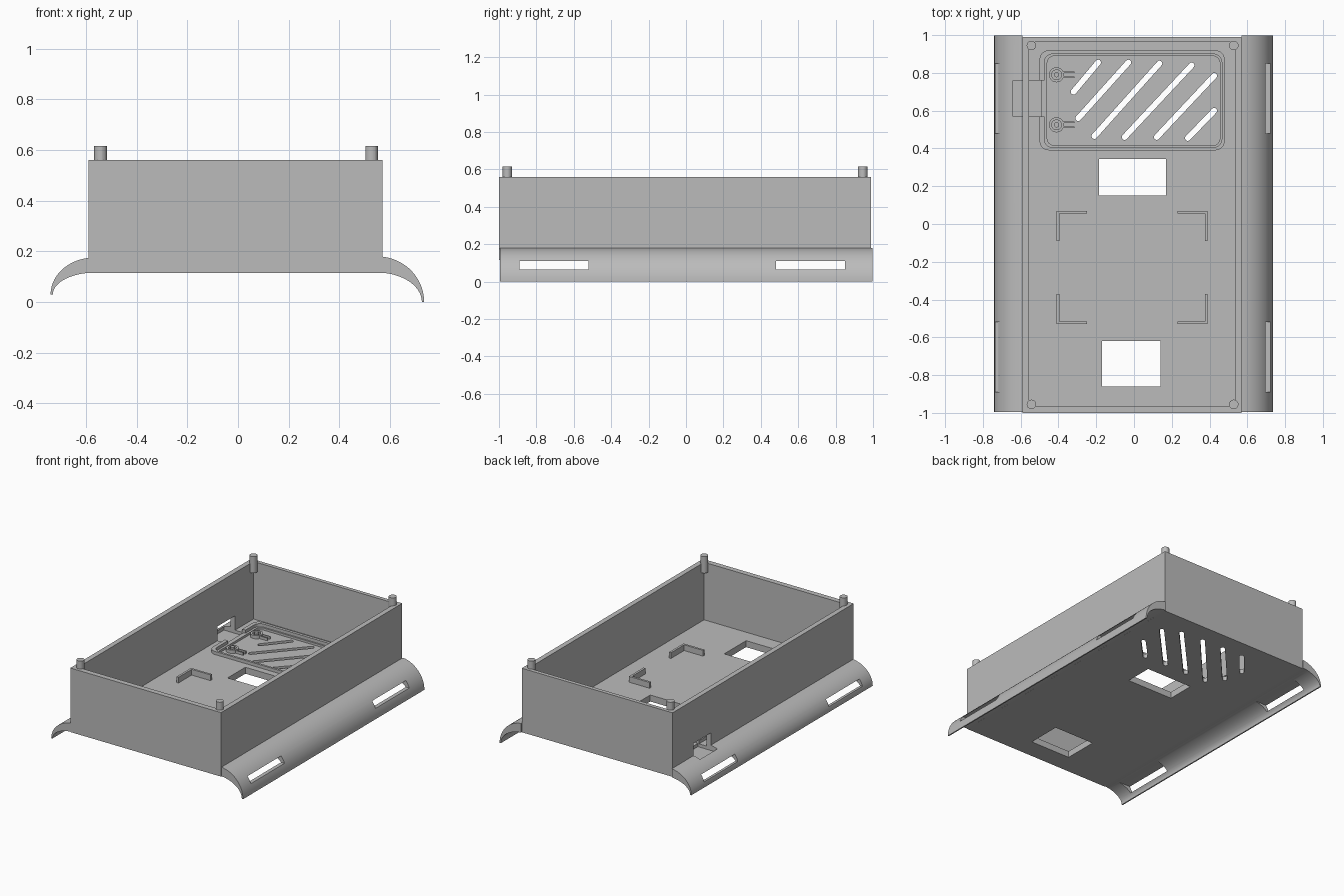
import bpy, bmesh, math
from mathutils import Vector

cube = bpy.data.objects.get("Cube")
if cube:
    bpy.data.objects.remove(cube, do_unlink=True)

grey = bpy.data.materials.new("plain_grey")
grey.use_nodes = True
colour = (0.5, 0.5, 0.5, 1)
grey.diffuse_color = colour
grey.node_tree.nodes["Principled BSDF"].inputs["Base Color"].default_value = colour

FLOOR, BASE, TOP = 0.16, 0.115, 0.56


def prism(name, points, direction):
    """Closed polygon swept along a direction."""
    bm = bmesh.new()
    face = bm.faces.new([bm.verts.new(p) for p in points])
    swept = bmesh.ops.extrude_face_region(bm, geom=[face])["geom"]
    verts = [g for g in swept if isinstance(g, bmesh.types.BMVert)]
    bmesh.ops.translate(bm, verts=verts, vec=direction)
    bmesh.ops.recalc_face_normals(bm, faces=bm.faces)
    mesh = bpy.data.meshes.new(name)
    bm.to_mesh(mesh)
    bm.free()
    mesh.materials.append(grey)
    ob = bpy.data.objects.new(name, mesh)
    bpy.context.collection.objects.link(ob)
    return ob


def block(name, x0, x1, y0, y1, z0, z1):
    return prism(name, [(x0, y0, z0), (x1, y0, z0), (x1, y1, z0), (x0, y1, z0)], (0, 0, z1 - z0))


def rounded(name, x0, x1, y0, y1, r, z0, z1):
    """Rectangle with round corners, raised from z0 to z1."""
    pts = []
    for i, (cx, cy) in enumerate([(x1 - r, y1 - r), (x0 + r, y1 - r), (x0 + r, y0 + r), (x1 - r, y0 + r)]):
        for k in range(7):
            a = math.pi / 2 * (i + k / 6)
            pts.append((cx + r * math.cos(a), cy + r * math.sin(a), z0))
    return prism(name, pts, (0, 0, z1 - z0))


def disc(name, x, y, r, z0, z1, sides=24):
    pts = [(x + r * math.cos(2 * math.pi * k / sides), y + r * math.sin(2 * math.pi * k / sides), z0)
           for k in range(sides)]
    return prism(name, pts, (0, 0, z1 - z0))


def slot(name, a, b, w, z0, z1):
    """Round-ended bar between two points."""
    a, b = Vector(a), Vector(b)
    ang = math.atan2(b.y - a.y, b.x - a.x)
    pts = []
    for c, start in ((b, ang - math.pi / 2), (a, ang + math.pi / 2)):
        for k in range(7):
            t = start + math.pi * k / 6
            pts.append((c.x + w * math.cos(t), c.y + w * math.sin(t), z0))
    return prism(name, pts, (0, 0, z1 - z0))


def cut(target, *cutters):
    for c in cutters:
        mod = target.modifiers.new("cut", "BOOLEAN")
        mod.operation, mod.solver, mod.object = "DIFFERENCE", "EXACT", c
    bpy.context.view_layer.update()
    ev = target.evaluated_get(bpy.context.evaluated_depsgraph_get())
    mesh = bpy.data.meshes.new_from_object(ev)
    target.modifiers.clear()
    target.data = mesh
    for c in cutters:
        bpy.data.objects.remove(c, do_unlink=True)


def port_cutter():
    return block("port_cutter", -0.64, -0.49, 0.57, 0.76, 0.138, 0.26)


# Open tray with windows, side port, recessed vent panel and slanted vents
tray = block("tray", -0.59, 0.57, -1, 0.99, BASE, TOP)
cut(tray, block("inside_cutter", -0.555, 0.535, -0.963, 0.963, FLOOR, 1))
cut(tray,
    block("rear_window_cutter", -0.185, 0.17, 0.15, 0.345, 0, 0.3),
    block("front_window_cutter", -0.17, 0.14, -0.86, -0.62, 0, 0.3),
    rounded("panel_cutter", -0.46, 0.455, 0.415, 0.89, 0.04, 0.145, 0.3),
    port_cutter())
vents = [((-0.32, 0.70), (-0.19, 0.855)), ((-0.295, 0.56), (-0.03, 0.855)),
         ((-0.21, 0.465), (0.135, 0.85)), ((-0.05, 0.46), (0.305, 0.84)),
         ((0.12, 0.46), (0.425, 0.785)), ((0.285, 0.455), (0.425, 0.60))]
cut(tray, *[slot("vent_cutter", a, b, 0.015, 0, 0.3) for a, b in vents])

# Raised rim around the vent panel, open at the port
rim = rounded("vent_rim", -0.5, 0.48, 0.39, 0.92, 0.05, FLOOR, FLOOR + 0.022)
cut(rim, rounded("rim_cutter", -0.475, 0.465, 0.405, 0.9, 0.045, 0.1, 0.3),
    block("rim_gap_cutter", -0.6, -0.45, 0.57, 0.76, 0.1, 0.3))

# Screw bosses with twin tabs
for i, y in enumerate((0.525, 0.79)):
    boss = disc(f"screw_boss_{i}", -0.41, y, 0.04, 0.145, FLOOR + 0.008)
    cut(boss, disc("boss_cutter", -0.41, y, 0.026, 0.15, 0.3))
    disc(f"screw_{i}", -0.41, y, 0.014, 0.145, FLOOR + 0.015, 12)
    for s in (-1, 1):
        block(f"boss_tab_{i}_{s}", -0.375, -0.315, y + s * 0.014 - 0.004,
              y + s * 0.014 + 0.004, 0.145, FLOOR + 0.004)

# Corner brackets on the floor
for x, sx in ((-0.41, 1), (0.39, -1)):
    for y, sy in ((0.07, -1), (-0.53, 1)):
        outline = [(0, 0), (0.16, 0), (0.16, 0.015), (0.015, 0.015), (0.015, 0.16), (0, 0.16)]
        prism("corner_bracket", [(x + sx * u, y + sy * v, FLOOR) for u, v in outline], (0, 0, 0.04))

# Corner pegs standing on the wall tops
for x in (-0.543, 0.528):
    for y in (-0.955, 0.945):
        disc("corner_peg", x, y, 0.025, 0.5, 0.615)

# Flared side wings with strap slots
def wing(name, side, root, cx, cz, outer, inner):
    def arc(rx, rz):
        a0 = math.acos((root - cx) / rx)
        return [(side * (cx + rx * math.cos(a0 * k / 14)), -0.995, cz + rz * math.sin(a0 * k / 14))
                for k in range(15)]
    ob = prism(name, arc(*outer) + arc(*inner)[::-1], (0, 1.993, 0))
    lo, hi = sorted((side * 0.6, side * 0.9))
    cutters = [block("strap_cutter", lo, hi, y0, y0 + 0.37, 0.065, 0.11) for y0 in (-0.89, 0.48)]
    if side < 0:
        cutters.append(port_cutter())
    cut(ob, *cutters)
    bpy.ops.object.select_all(action="DESELECT")
    ob.select_set(True)
    bpy.context.view_layer.objects.active = ob
    bpy.ops.object.shade_smooth_by_angle(angle=math.radians(30))


wing("wing_left", 1, 0.57, 0.55, 0.0, (0.185, 0.18), (0.176, 0.116))
wing("wing_right", -1, 0.59, 0.565, 0.03, (0.175, 0.146), (0.166, 0.086))
